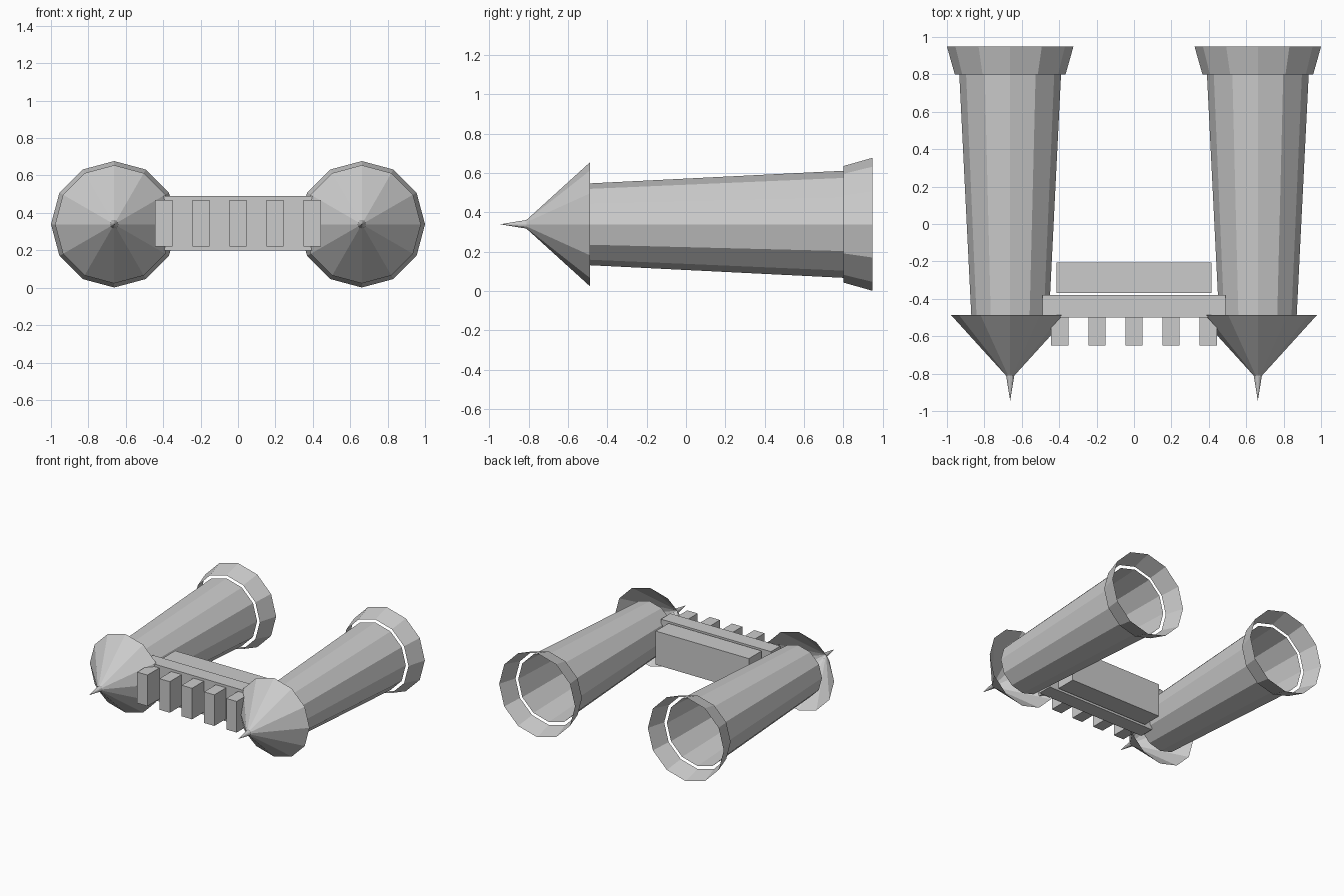
import bpy, bmesh
from mathutils import Matrix

if "Cube" in bpy.data.objects:
    bpy.data.objects.remove(bpy.data.objects["Cube"])

SIDES = 12
TUBE_X, AXIS_Z = 0.662, 0.339


def add_object(name, bm):
    mesh = bpy.data.meshes.new(name)
    bm.to_mesh(mesh)
    bm.free()
    obj = bpy.data.objects.new(name, mesh)
    bpy.context.collection.objects.link(obj)
    return obj


def open_cone(name, x, y_back, r_back, y_front, r_front):
    """Open-ended faceted shell running along y."""
    bm = bmesh.new()
    place = Matrix.Translation((x, (y_back + y_front) / 2, AXIS_Z)) @ Matrix.Rotation(1.5707963, 4, 'X')
    bmesh.ops.create_cone(bm, cap_ends=False, segments=SIDES, radius1=r_back,
                          radius2=r_front, depth=y_back - y_front, matrix=place)
    bmesh.ops.remove_doubles(bm, verts=bm.verts, dist=1e-5)
    return add_object(name, bm)


def box(name, x, y, z):
    """Box from (min, max) ranges."""
    bm = bmesh.new()
    mid = [(a + b) / 2 for a, b in (x, y, z)]
    size = [b - a for a, b in (x, y, z)]
    bmesh.ops.create_cube(bm, size=1, matrix=Matrix.Translation(mid) @ Matrix.Diagonal((*size, 1)))
    return add_object(name, bm)


# Twin tubes, each with a flared rear, a pointed nose and a spike
for side, x in (("left", -TUBE_X), ("right", TUBE_X)):
    open_cone(side + "_tube", x, 0.80, 0.272, -0.487, 0.208)
    open_cone(side + "_rear_flare", x, 0.948, 0.338, 0.80, 0.296)
    open_cone(side + "_nose_cone", x, -0.487, 0.316, -0.835, 0.0)
    open_cone(side + "_nose_spike", x, -0.81, 0.022, -0.945, 0.0)

# Cross beam and rear block joining the tubes
box("cross_beam", (-0.49, 0.49), (-0.50, -0.38), (0.20, 0.49))
box("rear_block", (-0.415, 0.415), (-0.37, -0.207), (0.21, 0.48))

# Row of teeth on the front of the beam
for i in range(5):
    cx = -0.397 + i * 0.1985
    box(f"tooth_{i + 1}", (cx - 0.046, cx + 0.046), (-0.65, -0.50), (0.22, 0.47))
